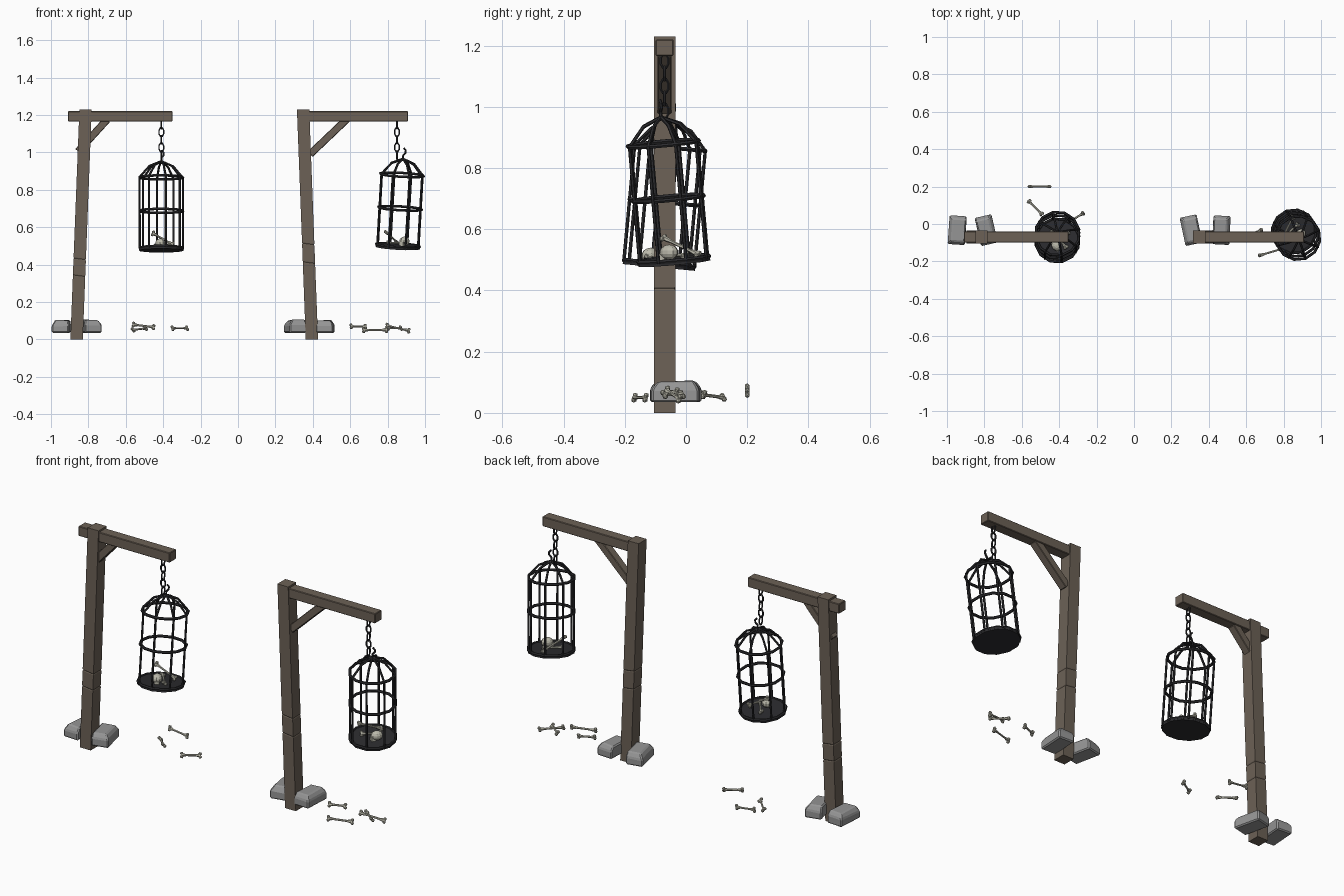
import bpy, bmesh, math, random
from mathutils import Vector, Matrix

if "Cube" in bpy.data.objects:
    bpy.data.objects.remove(bpy.data.objects["Cube"])

random.seed(4)


def material(name, rgb):
    m = bpy.data.materials.new(name)
    m.diffuse_color = (*rgb, 1)
    m.use_nodes = True
    m.node_tree.nodes["Principled BSDF"].inputs["Base Color"].default_value = m.diffuse_color
    return m


WOOD = material("wood", (0.15, 0.12, 0.093))
IRON = material("iron", (0.025, 0.025, 0.028))
STONE = material("stone", (0.30, 0.30, 0.30))
BONE = material("bone", (0.50, 0.49, 0.41))


def finish(name, bm, mat, matrix=Matrix(), bevel=0):
    bmesh.ops.recalc_face_normals(bm, faces=bm.faces)
    me = bpy.data.meshes.new(name)
    bm.to_mesh(me)
    bm.free()
    me.materials.append(mat)
    ob = bpy.data.objects.new(name, me)
    ob.matrix_world = matrix
    bpy.context.collection.objects.link(ob)
    if bevel:
        b = ob.modifiers.new("bevel", "BEVEL")
        b.width, b.segments = bevel, 1
    return ob


def loft(bm, rings):
    """Skin a list of closed point rings and cap both ends."""
    vs = [[bm.verts.new(p) for p in r] for r in rings]
    n = len(vs[0])
    for a, b in zip(vs, vs[1:]):
        for i in range(n):
            bm.faces.new((a[i], a[(i + 1) % n], b[(i + 1) % n], b[i]))
    bm.faces.new(vs[0][::-1])
    bm.faces.new(vs[-1])


def circle(r, z, n, turn=0):
    return [(r * math.cos(turn + math.tau * i / n), r * math.sin(turn + math.tau * i / n), z) for i in range(n)]


def tubes(name, paths, radius, matrix=Matrix()):
    """Iron rods along polylines; each path is (points, closed)."""
    cu = bpy.data.curves.new(name, "CURVE")
    cu.dimensions, cu.bevel_depth, cu.bevel_resolution, cu.use_fill_caps = "3D", radius, 1, True
    for pts, closed in paths:
        s = cu.splines.new("POLY")
        s.points.add(len(pts) - 1)
        for p, q in zip(s.points, pts):
            p.co = (*q, 1)
        s.use_cyclic_u, s.use_smooth = closed, False
    cu.materials.append(IRON)
    ob = bpy.data.objects.new(name, cu)
    ob.matrix_world = matrix
    bpy.context.collection.objects.link(ob)
    bpy.ops.object.select_all(action="DESELECT")
    ob.select_set(True)
    bpy.context.view_layer.objects.active = ob
    bpy.ops.object.convert(target="MESH")


def along(a, b):
    """Matrix placing local z on the line a to b."""
    a, b = Vector(a), Vector(b)
    return Matrix.Translation(a) @ Vector((0, 0, 1)).rotation_difference(b - a).to_matrix().to_4x4()


Y = -0.07


def post(name, x0, x1, cracks, slope):
    # leaning square post with thin split lines around it
    levels = [(0, 1, 0)]
    for z in cracks:
        levels += [(z - 0.005, 1, slope), (z, 0.93, slope), (z + 0.005, 1, slope)]
    levels.append((1.23, 1, 0))
    rings = []
    for z, k, sl in levels:
        x = x0 + (x1 - x0) * z / 1.23
        rings.append([(x + sx * 0.033 * k, Y + sy * 0.035 * k, z + sl * sx)
                      for sx, sy in ((-1, -1), (1, -1), (1, 1), (-1, 1))])
    bm = bmesh.new()
    loft(bm, rings)
    finish(name, bm, WOOD)


def timber(name, a, b, w, d):
    # straight timber in the xz plane
    a, b = Vector((a[0], Y, a[1])), Vector((b[0], Y, b[1]))
    side = (b - a).normalized().cross(Vector((0, 1, 0))) * w / 2
    dy = Vector((0, d / 2, 0))
    bm = bmesh.new()
    loft(bm, [[p + side + dy, p + side - dy, p - side - dy, p - side + dy] for p in (a, b)])
    finish(name, bm, WOOD, bevel=0.003)


def rock(name, x, y, turn, flip):
    # chunky stone with a sloped, chamfered top
    bm = bmesh.new()
    loft(bm, [[(sx * 0.046 * k + o, sy * 0.077 * k, z + random.uniform(-.004, .004) * (z > .04))
               for sx, sy in ((-1, -1), (1, -1), (1, 1), (-1, 1))]
              for z, k, o in ((0.035, 1, 0), (0.078, 1, 0), (0.103, 0.78, 0.008 * flip))])
    finish(name, bm, STONE, Matrix.Translation((x, y, 0)) @ Matrix.Rotation(math.radians(turn), 4, "Z"), 0.006)


def bone(name, a, b):
    # thin shaft flaring into a pair of knuckles at each end
    L = (Vector(b) - Vector(a)).length
    bm = bmesh.new()
    loft(bm, [circle(r, t * L, 6) for t, r in ((0.02, .008), (.14, .0085), (.26, .0055), (.74, .0055), (.86, .0085), (.98, .008))])
    for z in (0.05 * L, 0.95 * L):
        for s in (-1, 1):
            bmesh.ops.create_icosphere(bm, subdivisions=1, radius=0.0095, matrix=Matrix.Translation((s * 0.008, 0, z)))
    finish(name, bm, BONE, along(a, b))


def skull(name, x, y, z, turn):
    # rounded cranium with a small jaw block
    bm = bmesh.new()
    bmesh.ops.create_uvsphere(bm, u_segments=10, v_segments=7, radius=0.029, matrix=Matrix.Diagonal((0.9, 1.1, 0.85, 1)))
    bmesh.ops.create_cube(bm, size=1, matrix=Matrix.Translation((0, -0.021, -0.015)) @ Matrix.Diagonal((0.027, 0.022, 0.02, 1)))
    finish(name, bm, BONE, Matrix.Translation((x, y, z)) @ Matrix.Rotation(turn, 4, "Z"))


def cage(side, base, top, turn):
    m = along(base, top) @ Matrix.Rotation(turn, 4, "Z")
    n, R = 8, 0.118
    bm = bmesh.new()
    loft(bm, [circle(R + 0.003, z, 12) for z in (-0.008, 0.008)])
    finish(side + "_cage_floor", bm, IRON, m)
    rings = [(circle(R, z, 12), True) for z in (0.006, 0.205, 0.385)]
    tubes(side + "_cage_rings", rings, 0.0075, m)
    bars = []
    for i in range(n):
        c, s = math.cos(math.tau * i / n), math.sin(math.tau * i / n)
        bars.append(([(c * r, s * r, z) for r, z in ((R, 0), (R, 0.385), (0.065, 0.445), (0.004, 0.47))], False))
    tubes(side + "_cage_bars", bars, 0.006, m)
    # hook on the crown
    tubes(side + "_cage_hook", [([(0, 0, .46), (0, 0, .49), (.012, 0, .503), (.013, 0, .517), (.002, 0, .528)], False)], 0.0055, m)


def chain(side, x, z0, z1, count=5):
    # alternating oval links
    step = (z1 - z0) / count
    links = []
    for k in range(count):
        zc = z0 + step * (k + 0.5)
        pts = []
        for i in range(8):
            a = math.tau * (i + 0.5) / 8
            u, w = 0.0135 * math.cos(a), (step * 0.6) * math.sin(a)
            pts.append((x + (u if k % 2 else 0), Y + (0 if k % 2 else u), zc + w))
        links.append((pts, True))
    tubes(side + "_chain", links, 0.0045)


# left gallows
post("left_post", -0.863, -0.815, (0.34, 0.43), -0.004)
timber("left_beam", (-0.91, 1.193), (-0.35, 1.193), 0.054, 0.058)
timber("left_brace", (-0.70, 1.175), (-0.855, 1.005), 0.04, 0.045)
rock("left_rock_outer", -0.945, -0.033, -4, 1)
rock("left_rock_inner", -0.79, -0.033, 13, -1)
chain("left", -0.41, 0.965, 1.17)
cage("left", (-0.41, -0.088, 0.483), (-0.41, -0.052, 0.868), 0.2)
skull("left_skull", -0.415, -0.115, 0.515, 0.5)
bone("left_cage_bone_1", (-0.46, -0.07, 0.57), (-0.345, -0.05, 0.505))
bone("left_cage_bone_2", (-0.44, -0.03, 0.5), (-0.36, -0.13, 0.505))

# right gallows
post("right_post", 0.395, 0.348, (0.41, 0.51), -0.004)
timber("right_beam", (0.335, 1.193), (0.91, 1.193), 0.054, 0.058)
timber("right_brace", (0.585, 1.18), (0.385, 0.99), 0.04, 0.045)
rock("right_rock_outer", 0.305, -0.033, 12, 1)
rock("right_rock_inner", 0.467, -0.033, -3, -1)
chain("right", 0.85, 0.965, 1.17)
cage("right", (0.855, -0.04, 0.497), (0.877, -0.074, 0.88), 0.35)
skull("right_skull", 0.89, -0.055, 0.525, -0.6)
bone("right_cage_bone_1", (0.79, -0.08, 0.575), (0.855, 0.045, 0.515))
bone("right_cage_bone_2", (0.80, -0.07, 0.515), (0.88, 0.0, 0.515))

# bones scattered below the cages
for i, (a, b) in enumerate((
        ((-0.565, 0.20, 0.08), (-0.445, 0.20, 0.065)),
        ((-0.565, 0.125, 0.05), (-0.49, 0.05, 0.06)),
        ((-0.355, 0.005, 0.06), (-0.268, 0.06, 0.06)),
        ((0.60, -0.065, 0.07), (0.685, -0.03, 0.068)),
        ((0.665, -0.17, 0.05), (0.80, -0.13, 0.05)),
        ((0.79, -0.065, 0.075), (0.92, -0.02, 0.045)),
        ((0.795, -0.01, 0.06), (0.875, -0.075, 0.06)))):
    bone(f"ground_bone_{i + 1}", a, b)
